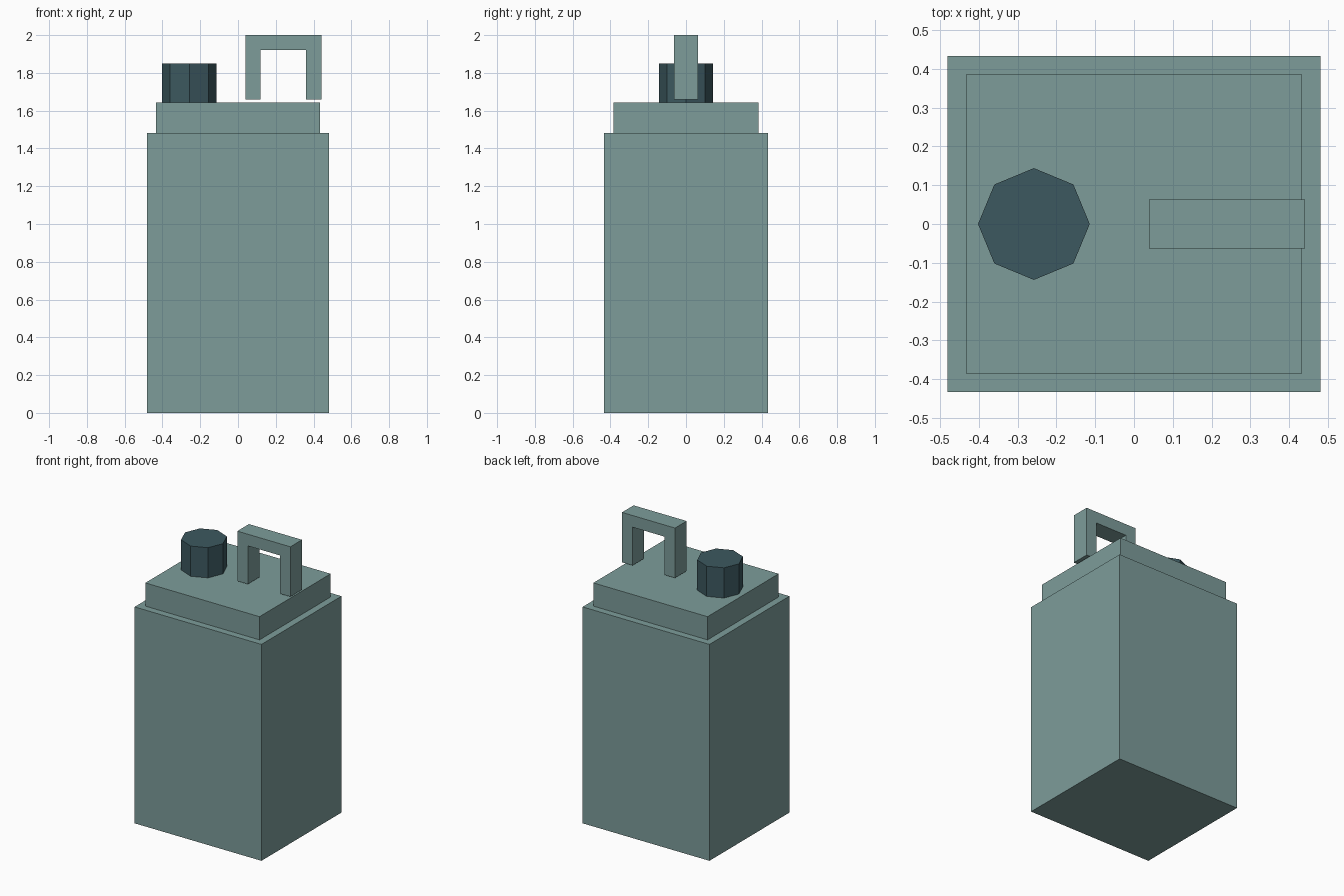
import bpy
import bmesh
from math import cos, sin, tau

cube = bpy.data.objects.get("Cube")
if cube:
    bpy.data.objects.remove(cube, do_unlink=True)


def make_material(name, colour):
    mat = bpy.data.materials.new(name)
    mat.use_nodes = True
    mat.diffuse_color = colour
    mat.node_tree.nodes["Principled BSDF"].inputs["Base Color"].default_value = colour
    return mat


def extrude_outline(name, points, direction, mat):
    """Extrude a flat outline of 3D points into a closed solid."""
    bm = bmesh.new()
    face = bm.faces.new([bm.verts.new(p) for p in points])
    result = bmesh.ops.extrude_face_region(bm, geom=[face], use_keep_orig=True)
    moved = [v for v in result["geom"] if isinstance(v, bmesh.types.BMVert)]
    bmesh.ops.translate(bm, verts=moved, vec=direction)
    bmesh.ops.recalc_face_normals(bm, faces=bm.faces)
    mesh = bpy.data.meshes.new(name)
    bm.to_mesh(mesh)
    bm.free()
    mesh.materials.append(mat)
    obj = bpy.data.objects.new(name, mesh)
    bpy.context.collection.objects.link(obj)
    return obj


def block(name, half_x, half_y, bottom, top, mat):
    corners = [(sx * half_x, sy * half_y, bottom)
               for sx, sy in ((-1, -1), (1, -1), (1, 1), (-1, 1))]
    return extrude_outline(name, corners, (0, 0, top - bottom), mat)


teal = make_material("grey_teal", (0.205, 0.335, 0.323, 1))
dark = make_material("dark_teal", (0.045, 0.098, 0.115, 1))

# Canister body and stepped lid
BODY_TOP, LID_TOP = 1.483, 1.642
block("body", 0.481, 0.433, 0, BODY_TOP, teal)
block("lid", 0.433, 0.385, BODY_TOP, LID_TOP, teal)

# Eight-sided cap
SIDES, RADIUS, CAP_X = 8, 0.144, -0.258
ring = [(CAP_X + RADIUS * cos(tau * i / SIDES), RADIUS * sin(tau * i / SIDES), LID_TOP)
        for i in range(SIDES)]
extrude_outline("cap", ring, (0, 0, 0.207), dark)

# Arched carry handle, held just above the lid
LEFT, RIGHT, LOW, HIGH, BAR, HALF_DEPTH = 0.039, 0.441, 1.658, 2.0, 0.08, 0.063
arch = [(LEFT, LOW), (LEFT, HIGH), (RIGHT, HIGH), (RIGHT, LOW),
        (RIGHT - BAR, LOW), (RIGHT - BAR, HIGH - BAR),
        (LEFT + BAR, HIGH - BAR), (LEFT + BAR, LOW)]
extrude_outline("handle", [(x, -HALF_DEPTH, z) for x, z in arch],
                (0, 2 * HALF_DEPTH, 0), teal)
